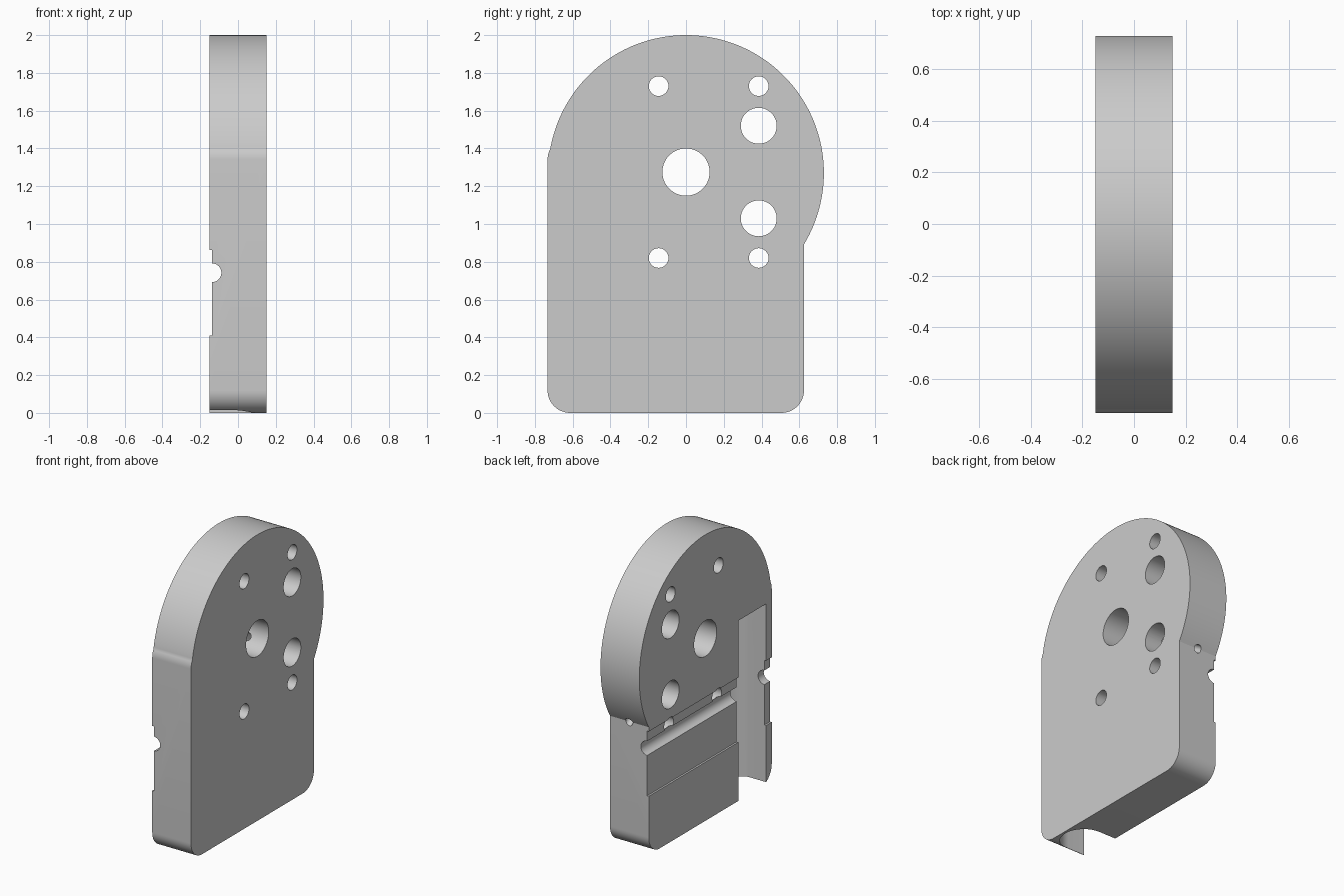
import bpy, bmesh
from math import pi, sin, cos, radians, sqrt, atan2
from mathutils import Matrix

old = bpy.data.objects.get("Cube")
if old:
    bpy.data.objects.remove(old, do_unlink=True)

grey = bpy.data.materials.new("light grey metal")
grey.use_nodes = True
grey.diffuse_color = (0.6, 0.6, 0.6, 1)
grey.node_tree.nodes["Principled BSDF"].inputs["Base Color"].default_value = (0.6, 0.6, 0.6, 1)


def arc(a, b, r, start, end, n):
    return [(a + r * cos(start + (end - start) * i / n),
             b + r * sin(start + (end - start) * i / n)) for i in range(n + 1)]


def circle(a, b, r, n=48):
    return arc(a, b, r, 0, 2 * pi, n)[:-1]


def prism(name, profile, axis, lo, hi):
    """Extrude a 2D profile along the given axis."""
    place = {"x": lambda a, b, t: (t, a, b),
             "y": lambda a, b, t: (a, t, b),
             "z": lambda a, b, t: (a, b, t)}[axis]
    bm = bmesh.new()
    low = [bm.verts.new(place(a, b, lo)) for a, b in profile]
    high = [bm.verts.new(place(a, b, hi)) for a, b in profile]
    bm.faces.new(low)
    bm.faces.new(high)
    n = len(profile)
    for i in range(n):
        j = (i + 1) % n
        bm.faces.new((low[i], low[j], high[j], high[i]))
    bmesh.ops.recalc_face_normals(bm, faces=bm.faces)
    mesh = bpy.data.meshes.new(name)
    bm.to_mesh(mesh)
    bm.free()
    mesh.materials.append(grey)
    obj = bpy.data.objects.new(name, mesh)
    bpy.context.collection.objects.link(obj)
    return obj


# Plate outline (y, z): rounded foot, straight sides and a large round head
HALF, CZ, R = 0.15, 1.27, 0.73
FRONT, BACK, FILLET = -0.733, 0.625, 0.12
join_back = atan2(-sqrt(R * R - BACK * BACK), BACK)
join_front = pi - 0.19
outline = arc(FRONT + FILLET, FILLET, FILLET, pi, 1.5 * pi, 12)
outline += arc(BACK - FILLET, FILLET, FILLET, -pi / 2, 0, 12)
outline += arc(0, CZ, R, join_back, join_front, 96)
outline += arc(FRONT + FILLET, 1.34, FILLET, pi - 0.5, pi, 6)
plate = prism("mounting_plate", outline, "x", -HALF, HALF)

# Through holes
cutters = [prism("shaft_bore", circle(0, CZ + 0.005, 0.125, 64), "x", -0.3, 0.3)]
for z in (1.03, 1.52):
    cutters.append(prism("large_hole", circle(0.385, z, 0.095), "x", -0.3, 0.3))
for y in (-0.145, 0.385):
    for z in (0.82, 1.73):
        cutters.append(prism("bolt_hole", circle(y, z, 0.052, 32), "x", -0.3, 0.3))

# Shallow band and round groove running across the right face
band = [(-0.3, 0.41), (-0.137, 0.41), (-0.137, 0.863), (-0.3, 0.863)]
cutters.append(prism("shallow_band", band, "y", -1, 1))
cutters.append(prism("round_groove", circle(-0.138, 0.742, 0.05, 32), "y", -1.1, 1.1))

# Deep round-bottomed channel, open at the foot
channel = [(-0.3, -0.67)] + arc(-0.02, -0.517, 0.153, -pi / 2, pi / 2, 32) + [(-0.3, -0.364)]
cutters.append(prism("deep_channel", channel, "z", -0.2, 1.26))

# Small set-screw hole sloping from the bore to the back edge
drill = prism("screw_hole", circle(0, 0, 0.027, 24), "y", 0.06, 0.85)
drill.data.transform(Matrix.Translation((0, 0, CZ)) @ Matrix.Rotation(radians(-31), 4, "X"))
cutters.append(drill)

for cutter in cutters:
    cutter.hide_render = True
    mod = plate.modifiers.new(cutter.name, "BOOLEAN")
    mod.operation = "DIFFERENCE"
    mod.solver = "EXACT"
    mod.object = cutter

# Apply the cuts and discard the cutters
bpy.context.view_layer.update()
result = plate.evaluated_get(bpy.context.evaluated_depsgraph_get())
cut_mesh = bpy.data.meshes.new_from_object(result)
plate.modifiers.clear()
plate.data = cut_mesh
for cutter in cutters:
    bpy.data.objects.remove(cutter, do_unlink=True)

bpy.ops.object.select_all(action="DESELECT")
plate.select_set(True)
bpy.context.view_layer.objects.active = plate
bpy.ops.object.shade_smooth_by_angle(angle=radians(25))
